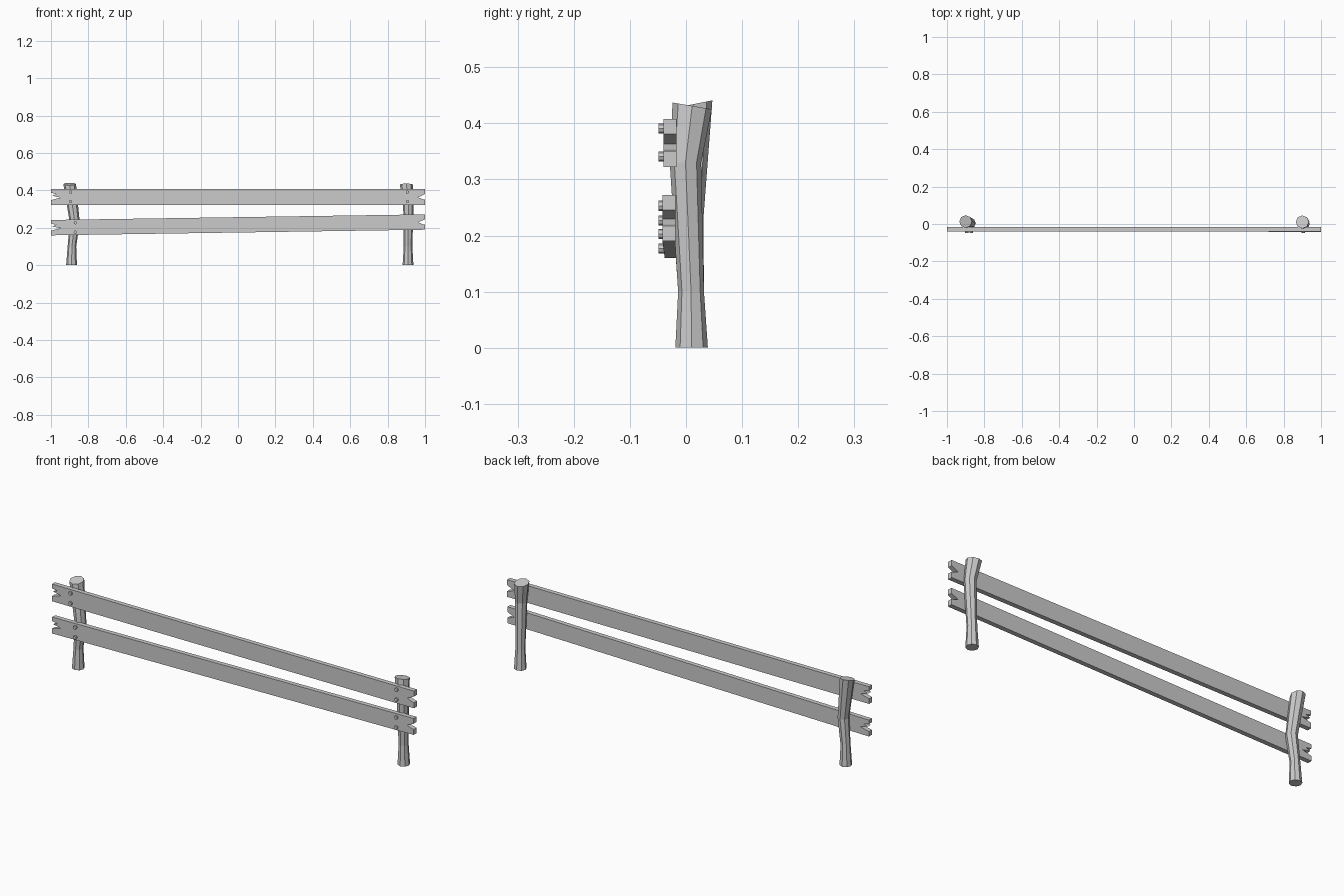
import bpy
import bmesh
import math
from mathutils import Vector, Matrix

cube = bpy.data.objects.get("Cube")
if cube:
    bpy.data.objects.remove(cube, do_unlink=True)

grey = bpy.data.materials.new("plain grey")
grey.use_nodes = True
grey.diffuse_color = (0.6, 0.6, 0.6, 1)
grey.node_tree.nodes["Principled BSDF"].inputs["Base Color"].default_value = (0.6, 0.6, 0.6, 1)


def finish(name, bm):
    bmesh.ops.recalc_face_normals(bm, faces=bm.faces)
    mesh = bpy.data.meshes.new(name)
    bm.to_mesh(mesh)
    bm.free()
    mesh.materials.append(grey)
    obj = bpy.data.objects.new(name, mesh)
    bpy.context.collection.objects.link(obj)
    return obj


def post(name, rings, top_tilt):
    """Crooked eight-sided log through (x, y, z, radius) rings, top cut at a slant."""
    bm = bmesh.new()
    loops = []
    for i, (x, y, z, r) in enumerate(rings):
        slope = top_tilt if i == len(rings) - 1 else 0
        loop = []
        for k in range(8):
            a = k * math.pi / 4
            dy = r * math.sin(a)
            loop.append(bm.verts.new((x + r * math.cos(a), y + dy, z + slope * dy)))
        loops.append(loop)
    for low, high in zip(loops, loops[1:]):
        for k in range(8):
            n = (k + 1) % 8
            bm.faces.new((low[k], low[n], high[n], high[k]))
    bm.faces.new(loops[0])
    bm.faces.new(loops[-1])
    return finish(name, bm)


def plank(name, left_z, right_z, height, yaw):
    """Long board with splintered ends, given the height of its centre at each end."""
    # End outlines: (inset from the tip, height fraction)
    left_end = [(0, 1), (0, 0.76), (0.03, 0.68), (0.006, 0.58), (0.05, 0.46), (0, 0.3), (0, 0)]
    right_end = [(0, 0), (0, 0.33), (0.015, 0.37), (0.037, 0.48), (0, 0.68), (0, 1)]
    outline = [(-1 + d, f, left_z) for d, f in left_end]
    outline += [(1 - d, f, right_z) for d, f in right_end]
    bm = bmesh.new()
    verts = [bm.verts.new((x, -0.04 - yaw * x, z + (f - 0.5) * height)) for x, f, z in outline]
    face = bm.faces.new(verts)
    out = bmesh.ops.extrude_face_region(bm, geom=[face])
    moved = [v for v in out["geom"] if isinstance(v, bmesh.types.BMVert)]
    bmesh.ops.translate(bm, verts=moved, vec=Vector((0, 0.023, 0)))
    return finish(name, bm)


def bolt(name, x, z):
    bm = bmesh.new()
    place = Matrix.Translation((x, -0.037, z)) @ Matrix.Rotation(math.pi / 2, 4, "X")
    bmesh.ops.create_cone(bm, cap_ends=True, segments=8, radius1=0.009, radius2=0.009,
                          depth=0.024, matrix=place)
    return finish(name, bm)


# Two crooked posts
post("right_post", [(-0.89, 0.01, 0, 0.029), (-0.888, 0.009, 0.1, 0.023),
                    (-0.873, 0.004, 0.23, 0.027), (-0.9, 0.013, 0.434, 0.034)], 0.2)
post("left_post", [(0.909, 0.01, 0, 0.029), (0.909, 0.009, 0.1, 0.023),
                   (0.911, -0.001, 0.33, 0.028), (0.9, 0.011, 0.431, 0.035)], -0.17)

# Two rails
plank("upper_plank", 0.365, 0.365, 0.086, 0)
plank("lower_plank", 0.201, 0.231, 0.082, 0.002)

# Pairs of bolts where each plank crosses a post
for name, x, z in (("upper_right", -0.895, 0.366), ("lower_right", -0.87, 0.202),
                   ("upper_left", 0.906, 0.366), ("lower_left", 0.905, 0.228)):
    for level, dz in (("top", 0.025), ("bottom", -0.025)):
        bolt(f"{name}_{level}_bolt", x, z + dz)
